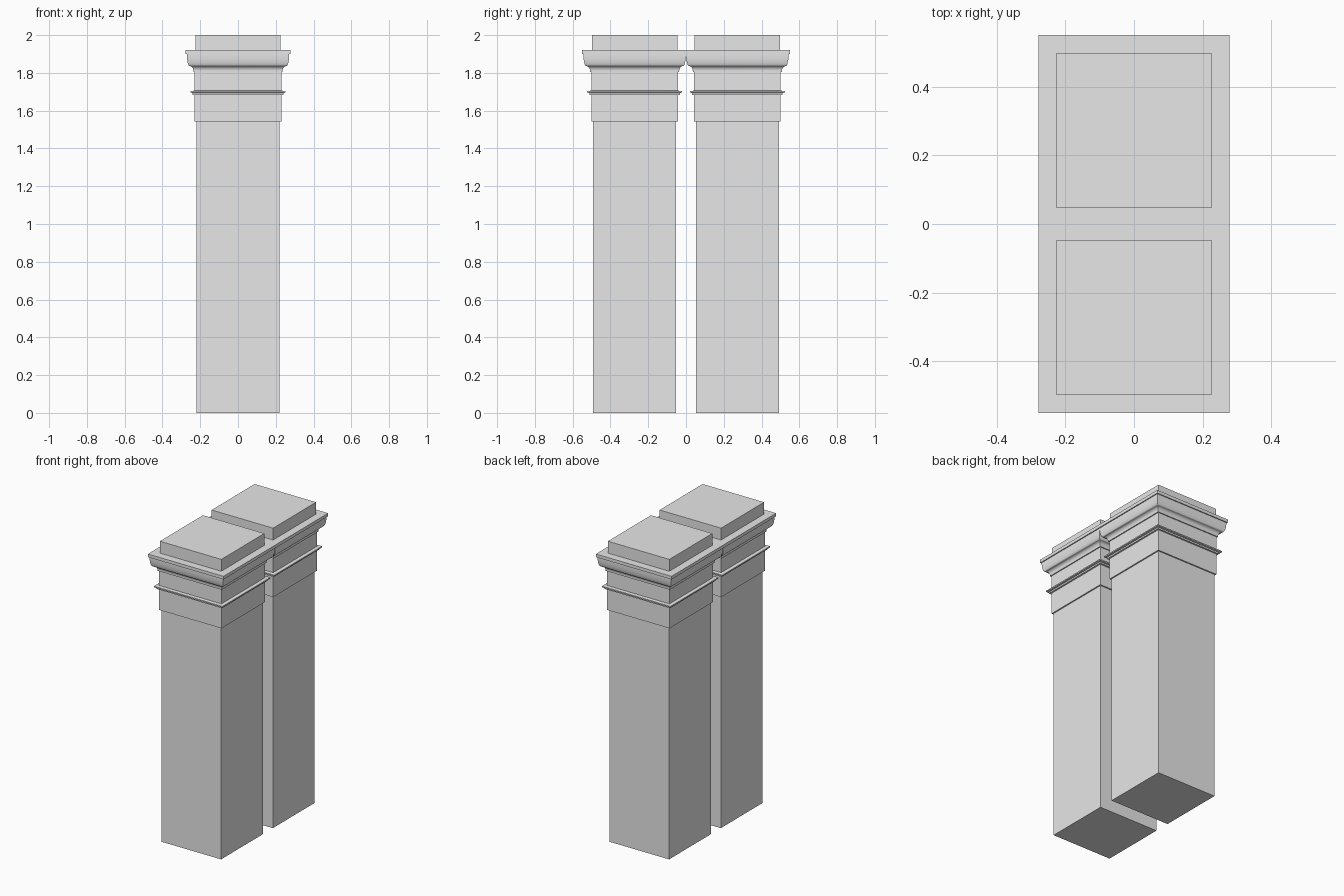
import bpy
import bmesh
import math

if "Cube" in bpy.data.objects:
    bpy.data.objects.remove(bpy.data.objects["Cube"])

PILLAR_Y = 0.272  # distance of each pillar axis from the middle

stone = bpy.data.materials.new("grey_stone")
stone.diffuse_color = (0.8, 0.8, 0.8, 1.0)
stone.use_nodes = True
stone.node_tree.nodes["Principled BSDF"].inputs["Base Color"].default_value = stone.diffuse_color


def square_sweep(name, profile, y):
    """Sweep a (half width, height) profile around a square plan, capped."""
    bm = bmesh.new()
    rings = []
    for r, z in profile:
        rings.append([bm.verts.new((sx * r, sy * r, z))
                      for sx, sy in ((-1, -1), (1, -1), (1, 1), (-1, 1))])
    for low, high in zip(rings, rings[1:]):
        for i in range(4):
            j = (i + 1) % 4
            bm.faces.new((low[i], low[j], high[j], high[i]))
    bm.faces.new(rings[0][::-1])
    bm.faces.new(rings[-1])
    bmesh.ops.recalc_face_normals(bm, faces=bm.faces[:])
    mesh = bpy.data.meshes.new(name)
    bm.to_mesh(mesh)
    bm.free()
    mesh.materials.append(stone)
    obj = bpy.data.objects.new(name, mesh)
    obj.location.y = y
    bpy.context.collection.objects.link(obj)
    bpy.context.view_layer.objects.active = obj
    obj.select_set(True)
    bpy.ops.object.shade_smooth_by_angle(angle=math.radians(30))
    obj.select_set(False)
    return obj


def ogee():
    """S-shaped moulding: hollow below, rounded above."""
    points = []
    for k in range(9):  # hollow lower quarter
        a = math.pi / 2 * k / 8
        points.append((0.256 - 0.020 * math.cos(a), 1.810 + 0.026 * math.sin(a)))
    for k in range(1, 11):  # rounded upper quarter
        a = math.pi / 2 * k / 10
        points.append((0.256 + 0.015 * math.sin(a), 1.896 - 0.060 * math.cos(a)))
    return points


# Shaft, neck band, thin ring, frieze, ogee, slab and top block
profile = [(0.220, 0.0), (0.220, 1.543),
           (0.229, 1.543), (0.229, 1.684),
           (0.240, 1.684), (0.240, 1.694),
           (0.252, 1.696), (0.252, 1.704),
           (0.229, 1.706), (0.229, 1.804),
           (0.236, 1.804)]
profile += ogee()
profile += [(0.271, 1.900), (0.278, 1.900), (0.278, 1.921),
            (0.226, 1.921), (0.226, 2.0)]

for label, side in (("front", -1), ("back", 1)):
    square_sweep(label + "_pillar", profile, side * PILLAR_Y)
